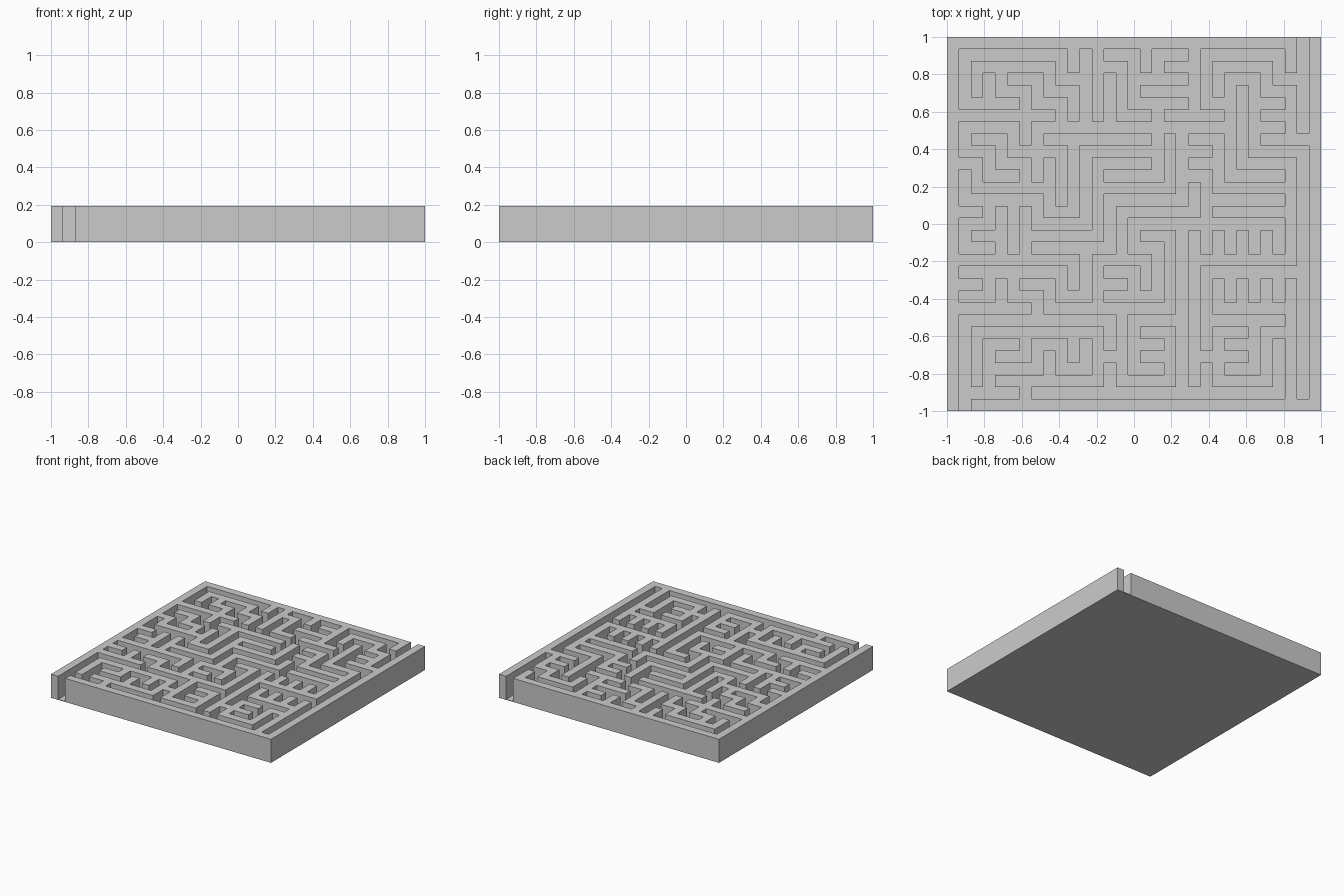
import bpy, bmesh

if "Cube" in bpy.data.objects:
    bpy.data.objects.remove(bpy.data.objects["Cube"])

N = 31                # grid squares per side: wall, lane, wall, lane, ...
S = 2.0 / N           # wall and lane width
H = 3 * S             # wall height
FLOOR = 0.004         # thin base sheet

# One digit per lane cell, back row first: 1 = open to +x, 2 = open to -y, 3 = both
LANES = [
    "311122123031122",
    "221212231023212",
    "110122213012302",
    "312311113312300",
    "121323112302112",
    "210022110321102",
    "133202311031102",
    "302110231333322",
    "100113012200002",
    "133122122233332",
    "101210110220002",
    "311111231231302",
    "230322030201222",
    "231010210221022",
    "110111111111100",
]

# Carve the lanes, plus the front entrance and the back exit
lane = {(1, N - 1), (N - 2, 0)}
for r, row in enumerate(LANES):
    for c, ch in enumerate(row):
        i, j, code = 2 * c + 1, 2 * r + 1, int(ch)
        lane.add((i, j))
        if code & 1:
            lane.add((i + 1, j))
        if code & 2:
            lane.add((i, j + 1))


def is_wall(i, j):
    return 0 <= i < N and 0 <= j < N and (i, j) not in lane


def make_object(name, bm):
    bmesh.ops.remove_doubles(bm, verts=bm.verts, dist=1e-5)
    bmesh.ops.recalc_face_normals(bm, faces=bm.faces)
    mesh = bpy.data.meshes.new(name)
    bm.to_mesh(mesh)
    bm.free()
    obj = bpy.data.objects.new(name, mesh)
    bpy.context.collection.objects.link(obj)
    return obj


# Maze walls: cap and base of every wall square, sides where it meets a lane
bm = bmesh.new()


def quad(*pts):
    bm.faces.new([bm.verts.new(p) for p in pts])


for i in range(N):
    for j in range(N):
        if not is_wall(i, j):
            continue
        x0, x1 = -1 + i * S, -1 + (i + 1) * S
        y0, y1 = 1 - (j + 1) * S, 1 - j * S
        for z in (0, H):
            quad((x0, y0, z), (x1, y0, z), (x1, y1, z), (x0, y1, z))
        sides = [((i - 1, j), (x0, y1), (x0, y0)),
                 ((i + 1, j), (x1, y0), (x1, y1)),
                 ((i, j - 1), (x1, y1), (x0, y1)),
                 ((i, j + 1), (x0, y0), (x1, y0))]
        for near, a, b in sides:
            if not is_wall(*near):
                quad((*a, 0), (*b, 0), (*b, H), (*a, H))
make_object("maze_walls", bm)

# Floor sheet under the lanes
bm = bmesh.new()
bmesh.ops.create_cube(bm, size=1)
bmesh.ops.scale(bm, vec=(2, 2, FLOOR), verts=bm.verts)
bmesh.ops.translate(bm, vec=(0, 0, FLOOR / 2), verts=bm.verts)
make_object("maze_floor", bm)
